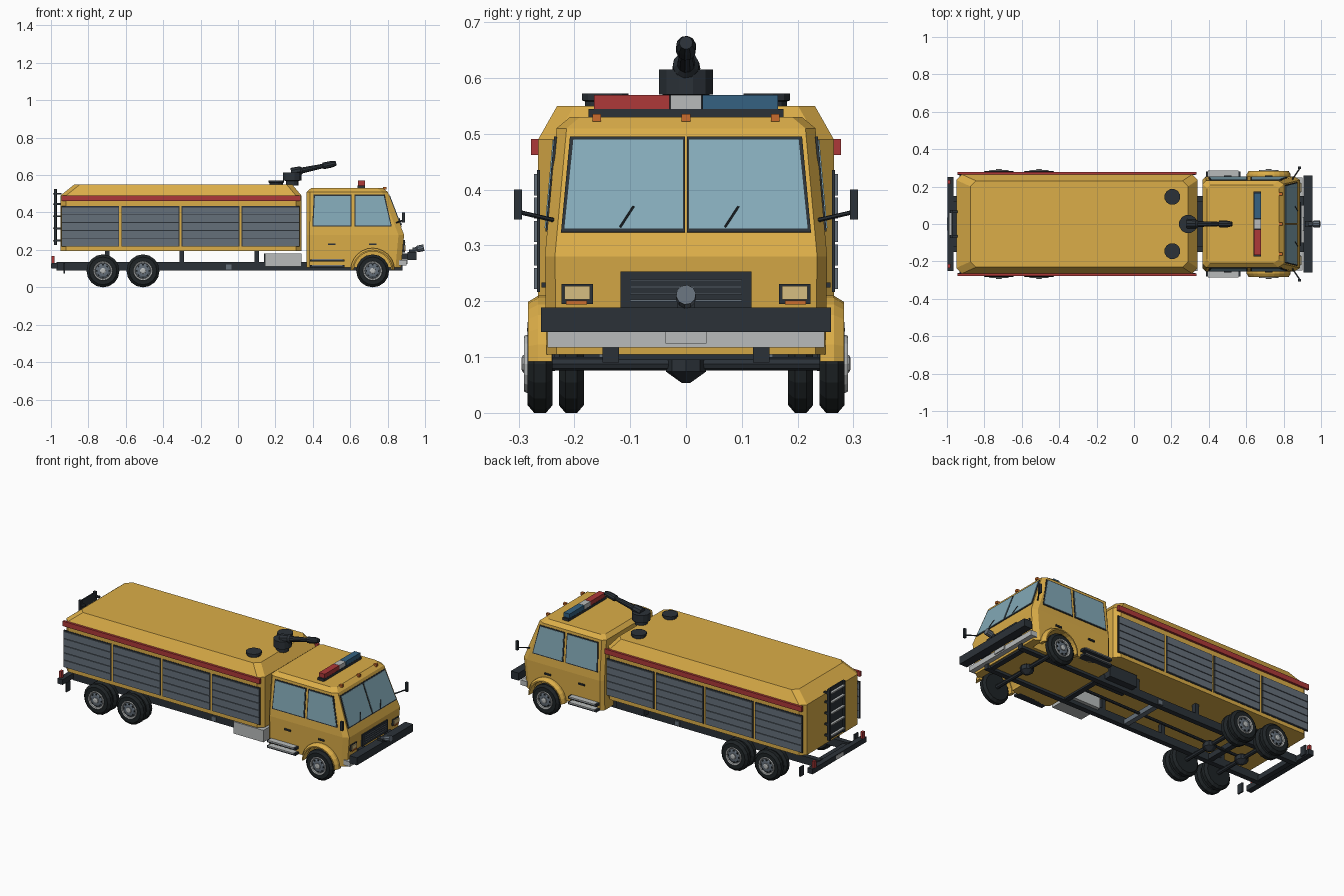
import bpy, bmesh, math
from mathutils import Vector

cube = bpy.data.objects.get("Cube")
if cube:
    bpy.data.objects.remove(cube, do_unlink=True)


def material(name, r, g, b):
    m = bpy.data.materials.new(name)
    m.use_nodes = True
    m.diffuse_color = (r, g, b, 1)
    shader = next(n for n in m.node_tree.nodes if n.type == 'BSDF_PRINCIPLED')
    shader.inputs["Base Color"].default_value = (r, g, b, 1)
    return m


YELLOW = material("body_yellow", .71, .42, .065)
DARK = material("dark_trim", .024, .031, .039)
GREY = material("shutter_grey", .13, .16, .195)
RED = material("red", .42, .04, .04)
BLUE = material("blue", .035, .12, .22)
GLASS = material("window_glass", .23, .4, .48)
SILVER = material("silver", .48, .5, .5)
TYRE = material("tyre_black", .013, .017, .019)
LENS = material("headlight_lens", .68, .51, .22)
ORANGE = material("orange", .6, .15, .026)


def finish(name, bm, mat):
    bmesh.ops.recalc_face_normals(bm, faces=bm.faces)
    mesh = bpy.data.meshes.new(name)
    bm.to_mesh(mesh)
    bm.free()
    mesh.materials.append(mat)
    ob = bpy.data.objects.new(name, mesh)
    bpy.context.collection.objects.link(ob)
    return ob


def box(name, mat, x, y, z, both=False):
    """Box from (min, max) ranges, optionally mirrored to the other side."""
    bm = bmesh.new()
    for s in ((1, -1) if both else (1,)):
        made = bmesh.ops.create_cube(bm, size=1)
        for v in made["verts"]:
            v.co = Vector((x[0] + (v.co.x + .5) * (x[1] - x[0]),
                           s * (y[0] + (v.co.y + .5) * (y[1] - y[0])),
                           z[0] + (v.co.z + .5) * (z[1] - z[0])))
    return finish(name, bm, mat)


def loft(bm, rings, cap=True):
    loops = [[bm.verts.new(p) for p in ring] for ring in rings]
    n = len(loops[0])
    for a, b in zip(loops, loops[1:]):
        for i in range(n):
            bm.faces.new((a[i], a[(i + 1) % n], b[(i + 1) % n], b[i]))
    if cap:
        bm.faces.new(loops[0])
        bm.faces.new(loops[-1])


def lathe(name, mat, base, axis, profile, n=12, smooth=False):
    """Turned part: profile is (distance along axis, radius)."""
    axis = Vector(axis).normalized()
    u = axis.orthogonal().normalized()
    w = axis.cross(u)
    bm = bmesh.new()
    loft(bm, [[Vector(base) + axis * t + (u * math.cos(k * math.tau / n) + w * math.sin(k * math.tau / n)) * r
               for k in range(n)] for t, r in profile])
    return finish(name, bm, mat)


def bar(name, mat, a, b, r, n=8):
    d = Vector(b) - Vector(a)
    return lathe(name, mat, a, d, [(0, r), (d.length, r)], n)


def shell(name, mat, sections, cx, cy):
    """Hull lofted upward from (z, rear, front, half width) with cut corners."""
    bm = bmesh.new()
    loft(bm, [[(xf, h - cy, z), (xf - cx, h, z), (xr + cy, h, z), (xr, h - cy, z),
               (xr, cy - h, z), (xr + cy, -h, z), (xf - cx, -h, z), (xf, cy - h, z)]
              for z, xr, xf, h in sections])
    return finish(name, bm, mat)


def plate(name, mat, corners, depth, out):
    """Thin slab standing off a sloped surface."""
    p = [Vector(c) for c in corners]
    nrm = (p[1] - p[0]).cross(p[3] - p[0]).normalized()
    if nrm.dot(Vector(out)) < 0:
        nrm.negate()
    bm = bmesh.new()
    loft(bm, [[c - nrm * .002 for c in p], [c + nrm * depth for c in p]])
    return finish(name, bm, mat)


# Tank body with sloped roof edges
shell("tank_body", YELLOW, [(.195, -.95, .34, .265), (.49, -.95, .34, .265), (.55, -.875, .29, .231)], .03, .03)
box("side_stripe", RED, (-.945, .335), (.264, .278), (.462, .491), True)

# Roller shutters
for i in range(4):
    x = (-.945 + i * .3215, -.635 + i * .3215)
    box("shutter_frame", DARK, x, (.262, .267), (.217, .435), True)
    for k in range(5):
        z = .222 + k * .042
        box("shutter_slat", GREY, (x[0] + .004, x[1] - .004), (.262, .272), (z, z + .038), True)

# Cab with wheel openings
cab = shell("cab", YELLOW, [(.105, .365, .872, .25), (.28, .365, .888, .253),
                            (.51, .367, .80, .232), (.53, .39, .775, .208)], .03, .018)
for s in (1, -1):
    cutter = lathe("wheel_cutter", DARK, (.72, s * .17, .088), (0, s, 0), [(0, .106), (.2, .106)], 24)
    cutter.hide_render = True
    mod = cab.modifiers.new("wheel_opening", 'BOOLEAN')
    mod.operation, mod.object, mod.solver = 'DIFFERENCE', cutter, 'EXACT'
    bpy.context.view_layer.objects.active = cab
    bpy.ops.object.modifier_apply(modifier=mod.name)
    bpy.data.objects.remove(cutter, do_unlink=True)
    # Flared arch over the front wheel
    bm = bmesh.new()
    rings = []
    for k in range(13):
        a = math.pi * k / 12
        rings.append([(.72 + r * math.cos(a), s * y, .092 + r * math.sin(a))
                      for r, y in ((.1, .24), (.1, .283), (.107, .283), (.118, .265), (.118, .24))])
    loft(bm, rings)
    finish("wheel_arch", bm, YELLOW)


def side_y(z):
    return .253 - (z - .28) * .0913


def front_x(z):
    return .888 - (z - .28) * .383


# Side windows, windscreen, handles, wipers, mirrors
for s in (1, -1):
    for xs in ((.397, .608, .608, .405), (.622, .822, .785, .622)):
        for mat, e, d in ((DARK, 0, .003), (GLASS, .006, .005)):
            zs = (.325 + e, .325 + e, .495 - e, .495 - e)
            pts = [(x + (e if i in (0, 3) else -e), s * side_y(z), z) for i, (x, z) in enumerate(zip(xs, zs))]
            plate("side_window" if e else "window_frame", mat, pts, d, (0, s, 0))
    for mat, e, d in ((DARK, 0, .003), (GLASS, .006, .005)):
        z0, z1 = .323 + e, .494 - e
        pts = [(front_x(z), s * y, z) for y, z in ((.002 + e / 2, z0), (.224 - e, z0), (.208 - e, z1), (.002 + e / 2, z1))]
        plate("windscreen" if e else "windscreen_frame", mat, pts, d, (1, 0, 0))
    y0 = -.118 if s < 0 else .07
    bar("wiper", DARK, (front_x(.333) + .008, y0, .333), (front_x(.37) + .008, y0 + .024, .37), .002, 6)
    bar("mirror_arm", DARK, (.845, s * .235, .345), (.888, s * .3, .36), .004, 6)
    box("mirror", DARK, (.878, .893), sorted((s * .294, s * .308)), (.347, .4))
for x in (.48, .7):
    box("door_handle", DARK, (x, x + .04), (.25, .259), (.225, .234), True)
for z in (.105, .137):
    box("cab_step", DARK, (.385, .57), (.235, .281), (z, z + .013), True)
    box("step_tread", SILVER, (.395, .56), (.252, .285), (z + .009, z + .015), True)

# Front face: grille, headlights, bumper
box("grille", DARK, (.86, .892), (-.117, .117), (.185, .253))
for k in range(4):
    box("grille_slat", GREY, (.89, .895), (-.1, .1), (.2 + k * .012, .203 + k * .012))
box("headlight_frame", DARK, (.86, .89), (.167, .223), (.195, .231), True)
box("headlight", LENS, (.87, .895), (.172, .218), (.203, .227), True)
box("turn_signal", ORANGE, (.87, .896), (.177, .215), (.194, .201), True)
box("bumper", DARK, (.905, .955), (-.26, .26), (.145, .189))
box("bumper_mount", DARK, (.85, .91), (.1, .15), (.15, .18), True)
box("lower_apron", SILVER, (.86, .9), (-.248, .248), (.117, .146))
box("number_plate", SILVER, (.9, .906), (-.037, .037), (.124, .146))
lathe("bumper_nozzle", GREY, (.935, 0, .2), (1, 0, .2), [(0, .012), (.02, .012), (.025, .018), (.06, .018)], 10)
box("nozzle_base", DARK, (.915, .95), (-.015, .015), (.185, .202))

# Roof lights
box("light_bar_base", DARK, (.64, .68), (-.175, .175), (.528, .545))
for mat, y in ((RED, (-.165, -.03)), (SILVER, (-.028, .028)), (BLUE, (.03, .165))):
    box("light_bar_lens", mat, (.641, .679), y, (.544, .57))
for y in (-.16, 0, .16):
    box("roof_marker", ORANGE, (.775, .793), (y - .008, y + .008), (.522, .536))

# Roof hatches and water cannon
for y in (-.145, .145):
    lathe("roof_hatch", DARK, (.205, y, .545), (0, 0, 1), [(0, .037), (.013, .037), (.015, .043), (.027, .043)], 12)
lathe("cannon_turret", DARK, (.29, 0, .545), (0, 0, 1), [(0, .035), (.024, .035), (.026, .05), (.07, .05)], 12)
lathe("cannon_barrel", DARK, (.285, 0, .613), (1, 0, .21),
      [(0, .026), (.05, .024), (.06, .016), (.17, .012), (.175, .018), (.22, .018), (.245, .012)], 10)

# Chassis
box("chassis_rail", DARK, (-.97, .88), (.12, .15), (.09, .135), True)
for x in (-.95, -.615, .35, .85):
    box("cross_member", DARK, (x - .015, x + .015), (-.14, .14), (.095, .125))
box("centre_cross_member", GREY, (-.065, -.035), (-.156, .156), (.095, .122))
for x in (-.722, -.508, .72):
    bar("axle", DARK, (x, -.25, .088), (x, .25, .088), .012)
    lathe("differential", DARK, (x, 0, .054), (0, 0, 1), [(0, .008), (.02, .036), (.045, .036), (.06, .015)], 8)
bar("drive_shaft", DARK, (-.72, 0, .098), (.35, 0, .11), .008)
for x in (-.7, -.3, .1):
    box("tank_support", DARK, (x - .012, x + .012), (.122, .148), (.13, .197), True)
box("tool_box", SILVER, (.145, .34), (-.25, -.1), (.112, .182))
box("fuel_box", DARK, (.14, .32), (.07, .19), (.112, .182))

# Rear bumper, lamps, flaps and ladder
box("rear_bumper", DARK, (-.998, -.965), (-.25, .25), (.1, .13))
box("rear_plate", SILVER, (-1, -.995), (-.035, .035), (.104, .126))
box("tail_light", RED, (-.997, -.982), (.215, .235), (.13, .168), True)
box("mud_flap", DARK, (-.932, -.924), (.235, .27), (.075, .13), True)
box("ladder_side", DARK, (-.985, -.97), (.06, .075), (.225, .525), True)
box("ladder_back", DARK, (-.976, -.968), (-.062, .062), (.225, .525))
for z in (.25, .315, .38, .445, .5):
    box("ladder_rung", SILVER, (-.99, -.972), (-.062, .062), (z - .004, z + .004))
    box("ladder_bracket", DARK, (-.97, -.945), (.06, .072), (z - .005, z + .005), True)


# Wheels
def wheel(x, s, inner):
    tyre = [(0, .05), (0, .074), (.012, .088), (.033, .088), (.045, .074), (.045, .052), (.035, .05)]
    for y in ((.183, .239) if inner else (.239,)):
        lathe("tyre", TYRE, (x, s * y, .088), (0, s, 0), tyre, 16)
    lathe("rim", SILVER, (x, s * .25, .088), (0, s, 0),
          [(0, .052), (.036, .052), (.04, .05), (.037, .043), (.028, .041)], 16)
    lathe("rim_disc", GREY, (x, s * .27, .088), (0, s, 0), [(0, .042), (.01, .041), (.016, .03), (.017, .02)], 16)
    lathe("hub", SILVER, (x, s * .28, .088), (0, s, 0), [(0, .017), (.012, .016), (.015, .01)], 8)
    for k in range(8):
        a = k * math.tau / 8
        p = (x + .032 * math.cos(a), s * .276, .088 + .032 * math.sin(a))
        lathe("rim_hole", TYRE, p, (0, s, 0), [(0, .006), (.01, .006)], 6)


for s in (1, -1):
    wheel(.72, s, False)
    wheel(-.508, s, True)
    wheel(-.722, s, True)
